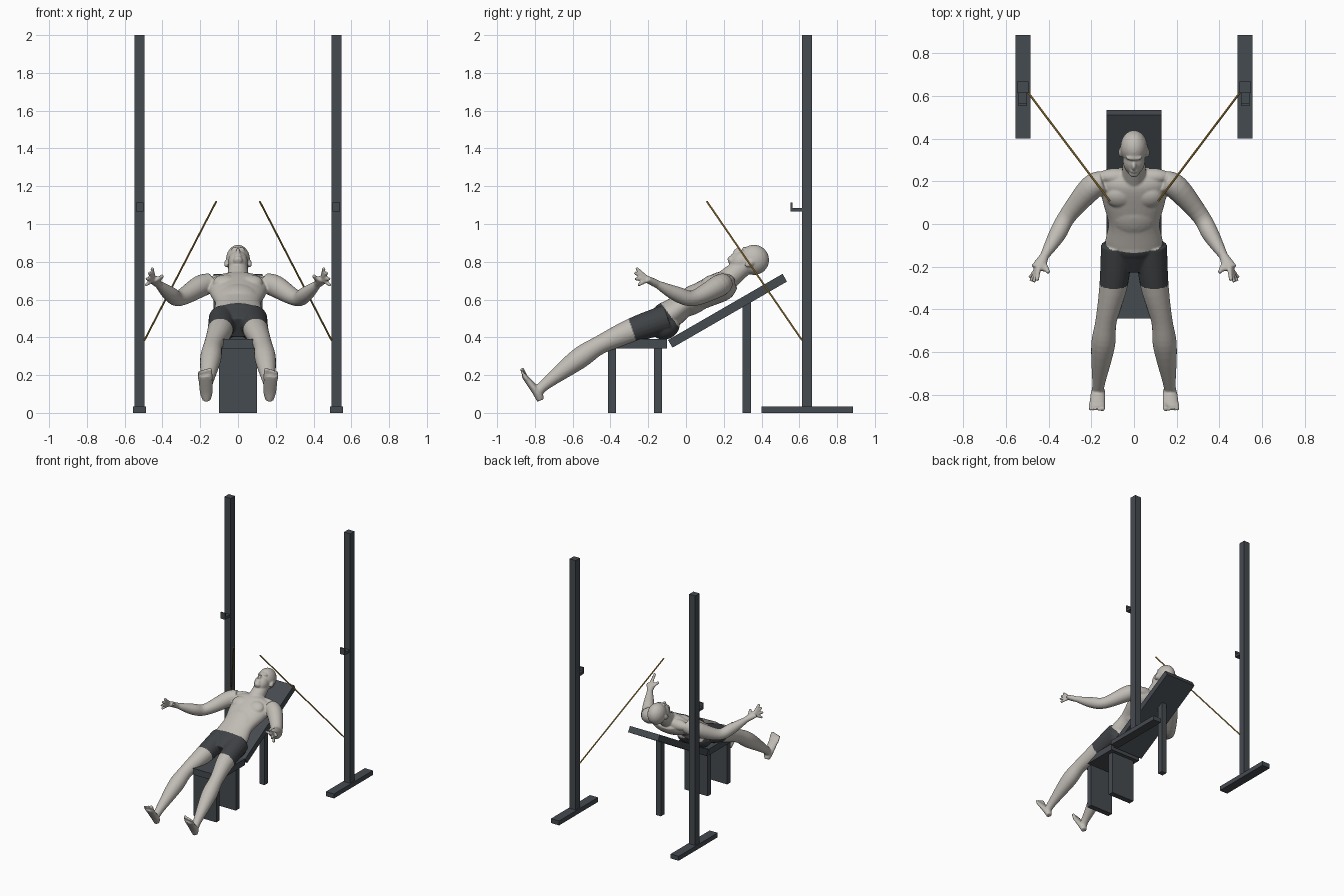
import bpy, bmesh, math
from mathutils import Vector, Matrix

cube = bpy.data.objects.get("Cube")
if cube:
    bpy.data.objects.remove(cube)

POST = .053  # thickness of the upright posts
LEG = .043   # thickness of the bench legs
LEAN = math.radians(30)


def material(name, red, green, blue):
    made = bpy.data.materials.new(name)
    made.use_nodes = True
    made.diffuse_color = (red, green, blue, 1)
    for node in made.node_tree.nodes:
        if node.type == 'BSDF_PRINCIPLED':
            node.inputs["Base Color"].default_value = made.diffuse_color
    return made


steel = material("dark steel", .06, .07, .08)
skin = material("pale skin", .53, .5, .46)
cloth = material("charcoal cloth", .05, .055, .06)
gold = material("gold band", .5, .3, .06)


def add_object(name, bm, *materials):
    bmesh.ops.recalc_face_normals(bm, faces=bm.faces)
    mesh = bpy.data.meshes.new(name)
    bm.to_mesh(mesh)
    bm.free()
    for item in materials:
        mesh.materials.append(item)
    made = bpy.data.objects.new(name, mesh)
    bpy.context.collection.objects.link(made)
    return made


def box(name, x, width, y, depth, z, height):
    """Steel box centred on x, starting at y and z."""
    bm = bmesh.new()
    bmesh.ops.create_cube(bm, size=1)
    bmesh.ops.scale(bm, vec=(width, depth, height), verts=bm.verts)
    bmesh.ops.translate(bm, vec=(x, y + depth / 2, z + height / 2), verts=bm.verts)
    return add_object(name, bm, steel)


def spline(a, b, c, d, t):
    """Smooth blend from b to c, guided by the neighbours a and d."""
    return b + (c - a) * t / 2 + (a - b * 2.5 + c * 2 - d / 2) * t**2 + ((b - c) * 3 + d - a) / 2 * t**3


def loft(bm, rows, side=1, flat_start=1, flat_end=1, sides=20, steps=5):
    """Smooth closed tube through rows of (x, y, z, radius), flattened along its length."""
    keys = [Vector(row) for row in rows]
    keys = [keys[0], *keys, keys[-1]]
    path = [spline(*keys[i:i + 4], s / steps) for i in range(len(rows) - 1) for s in range(steps)]
    path.append(keys[-1])
    last = len(path) - 1
    previous = None
    for i, point in enumerate(path):
        centre = Vector((point.x * side, point.y, point.z))
        along = path[min(i + 1, last)] - path[max(i - 1, 0)]
        along = Vector((along.x * side, along.y, along.z)).normalized()
        across = Vector((1, 0, 0))
        across = (across - along * along.x).normalized()
        up = along.cross(across) * (flat_start + (flat_end - flat_start) * i / last)
        ring = []
        for k in range(sides):
            angle = math.tau * k / sides
            offset = across * math.cos(angle) + up * math.sin(angle)
            ring.append(bm.verts.new(centre + offset * point.w))
        if previous:
            for k in range(sides):
                bm.faces.new((previous[k - 1], previous[k], ring[k], ring[k - 1]))
        if i in (0, last):
            bm.faces.new(ring)
        previous = ring


def blob(bm, x, y, z, *radii):
    """Ellipsoid leaning back with the body."""
    placed = Matrix.Translation((x, y, z)) @ Matrix.Rotation(LEAN, 4, 'X') @ Matrix.Diagonal((*radii, 1))
    bmesh.ops.create_uvsphere(bm, u_segments=20, v_segments=14, radius=1, matrix=placed)


# Uprights with feet, hooks and elastic bands
post_y = .614
for side, label in ((1, "left"), (-1, "right")):
    x = .521 * side
    box(label + "_upright", x, POST, post_y, POST, .035, 1.965)
    box(label + "_upright_foot", x, .07, .4, .485, 0, .035)
    box(label + "_hook_arm", x, .04, post_y - .06, .06, .065 + 1, .02)
    box(label + "_hook_lip", x, .04, post_y - .06, .01, .085 + 1, .03)
    bm = bmesh.new()
    loft(bm, [(.495, post_y, .385, .005), (.115, .11, 1.12, .005)], side, sides=10, steps=1)
    add_object(label + "_band", bm, gold)

# Bench
seat_width = .26
box("seat", 0, seat_width, -.444, .344, .34, .05)
box("front_leg", 0, .2, -.413, LEG, 0, .34)
box("middle_leg", 0, .2, -.17, LEG, 0, .34)
box("rear_leg", 0, LEG, .3, LEG, 0, .59)
backrest = box("backrest", 0, seat_width, 0, .7, -.047, .047)
backrest.location = (0, -.095, .386)
backrest.rotation_euler.x = LEAN

# Torso and neck
bm = bmesh.new()
torso = [(-.2, .45, .1), (-.1, .51, .135), (0, .58, .12), (.1, .63, .145), (.2, .675, .16), (.25, .7, .1)]
loft(bm, [(0, *row) for row in torso], flat_start=.6, flat_end=.45, sides=32)
loft(bm, [(0, .2, .69, .06), (0, .32, .79, .05)])
blob(bm, 0, .04, .6, .12, .13, .075)   # belly and ribs
blob(bm, 0, -.1, .51, .13, .08, .08)   # pelvis

# Head
blob(bm, 0, .36, .81, .064, .08, .08)   # skull
blob(bm, 0, .295, .8, .052, .066, .056)   # face
blob(bm, 0, .31, .865, .04, .012, .014)   # brow
blob(bm, 0, .27, .853, .011, .022, .018)   # nose
blob(bm, 0, .25, .83, .022, .011, .014)   # lips
blob(bm, 0, .24, .806, .026, .018, .026)   # chin

arm = [(.14, .2, .69, .05), (.2, .17, .67, .058), (.31, .04, .607, .042),
       (.36, -.05, .63, .04), (.42, -.15, .68, .021)]
hand = [(.42, -.15, .68, .021), (.45, -.21, .71, .036)]
leg = [(.08, -.1, .5, .075), (.095, -.28, .437, .067), (.13, -.45, .363, .05),
       (.145, -.57, .285, .056), (.165, -.74, .155, .031), (.17, -.785, .11, .028)]
foot = [(.167, -.77, .066, .02), (.168, -.79, .11, .034), (.174, -.86, .2, .038)]
palm = Vector((.447, -.2, .706))
reach = Vector((.03, -.072, .02))
spread = Vector((-.03, -.01, .08))

for side in (1, -1):
    loft(bm, arm, side)
    loft(bm, hand, side, flat_end=.45)
    loft(bm, leg, side)
    loft(bm, foot, side, flat_end=.35)
    blob(bm, .066 * side, .125, .692, .065, .055, .034)   # chest muscle
    blob(bm, .068 * side, -.11, .46, .07, .08, .07)   # buttock
    blob(bm, .085 * side, .225, .695, .085, .035, .04)   # shoulder slope
    blob(bm, .063 * side, .335, .79, .01, .026, .018)   # ear
    # Fingers fan out from the palm, with the thumb beside them
    for degrees in (-35, -12, 12, 35):
        angle = math.radians(degrees)
        tip = palm + reach * math.cos(angle) + spread * math.sin(angle)
        loft(bm, [(*palm, .013), (*tip, .009)], side, sides=10)
    loft(bm, [(.43, -.17, .69, .014), (.4, -.23, .726, .01)], side, sides=10)
    # Toes, the big one on the inner side
    for k in range(5):
        toe_x = .147 + .0145 * k
        radius = .009 if k else .013
        top = .236 - .004 * k
        loft(bm, [(toe_x, -.845, .18, radius), (toe_x, -.87, top, radius * .85)], side, sides=10)

# Fuse the body parts into one smooth surface
figure = add_object("figure", bm, skin, cloth)
fuse = figure.modifiers.new("fuse", 'REMESH')
fuse.mode = 'VOXEL'
fuse.voxel_size = .0055
soften = figure.modifiers.new("soften", 'SMOOTH')
soften.iterations = 4
graph = bpy.context.evaluated_depsgraph_get()
body = bpy.data.meshes.new_from_object(figure.evaluated_get(graph))
figure.modifiers.clear()
figure.data = body
body.materials.clear()
for item in (skin, cloth):
    body.materials.append(item)


def ahead(point, y, z, degrees):
    """Distance of a point past a sloping cut through the body."""
    slope = math.radians(degrees)
    return (point.y - y) * math.cos(slope) + (point.z - z) * math.sin(slope)


# Shorts lie between the waist cut and the hem cut
for face in body.polygons:
    spot = face.center
    below_waist = ahead(spot, -.088, .52, 37) < 0
    above_hem = ahead(spot, -.283, .438, 19) > 0
    face.material_index = int(below_waist and above_hem and abs(spot.x) < .25)
    face.use_smooth = True
